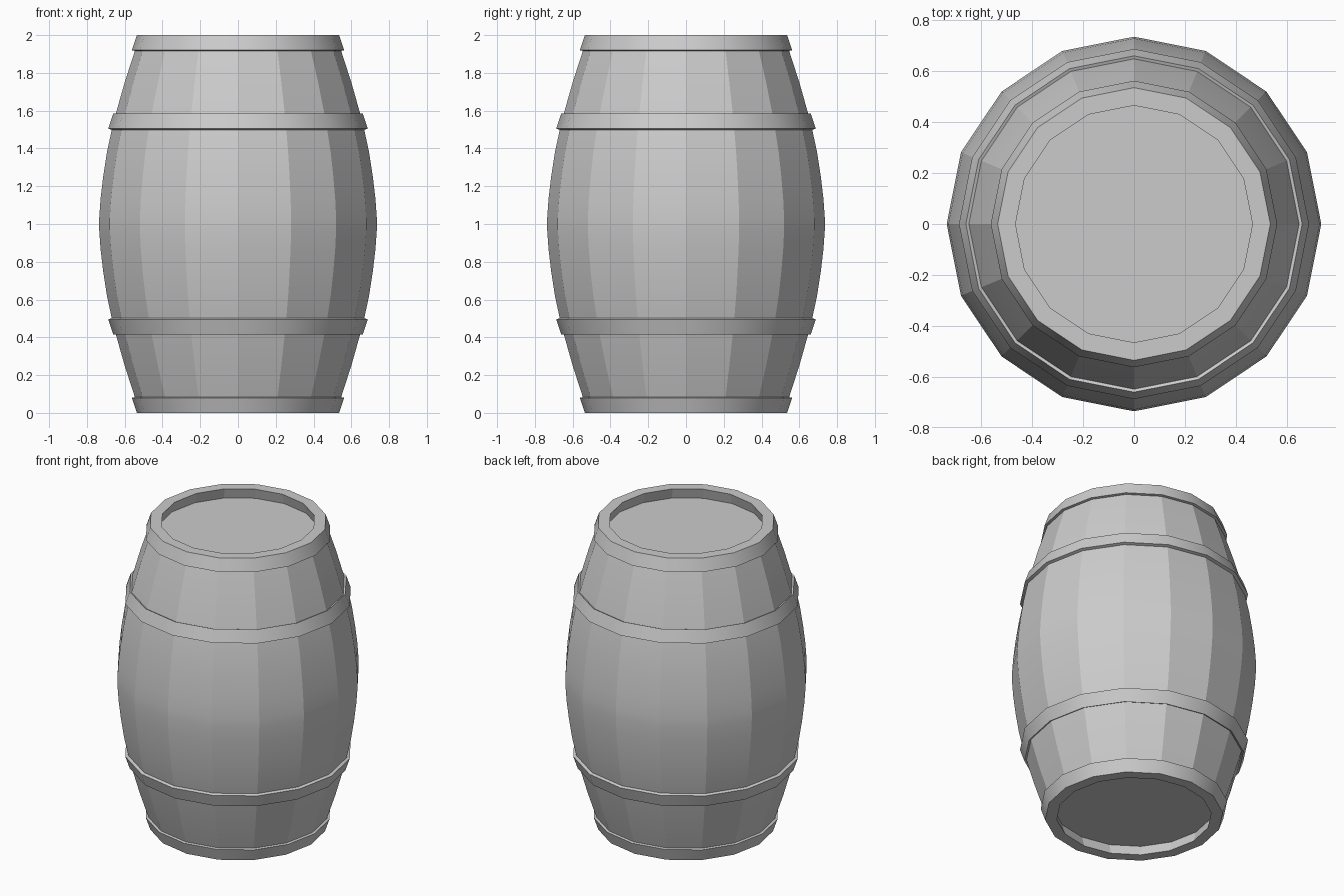
import bpy, bmesh
from math import cos, sin, tau, radians

if "Cube" in bpy.data.objects:
    bpy.data.objects.remove(bpy.data.objects["Cube"])

SIDES = 16


def lathe(name, profile, closed, stave_edges=False):
    """Spin an (r, z) profile around z in SIDES steps."""
    bm = bmesh.new()
    rings = [[bm.verts.new((r * cos(tau * i / SIDES), r * sin(tau * i / SIDES), z))
              for i in range(SIDES)] for r, z in profile]
    pairs = list(zip(rings, rings[1:]))
    if closed:
        pairs.append((rings[-1], rings[0]))
    for a, b in pairs:
        for i in range(SIDES):
            j = (i + 1) % SIDES
            bm.faces.new((a[i], a[j], b[j], b[i]))
    bmesh.ops.recalc_face_normals(bm, faces=bm.faces)
    mesh = bpy.data.meshes.new(name)
    bm.to_mesh(mesh)
    bm.free()
    obj = bpy.data.objects.new(name, mesh)
    bpy.context.collection.objects.link(obj)
    bpy.ops.object.select_all(action='DESELECT')
    obj.select_set(True)
    bpy.context.view_layer.objects.active = obj
    # staves stay flat across the grain, hoops are smooth all round
    bpy.ops.object.shade_smooth_by_angle(angle=radians(14 if stave_edges else 30))
    return obj


def flip(profile):
    return [(r, 2 - z) for r, z in reversed(profile)]


# Staves: bulging wall with thick rims, mirrored about mid height
half = [(0.485, 0.07), (0.465, 0), (0.517, 0), (0.545, 0.08), (0.60, 0.25),
        (0.648, 0.42), (0.668, 0.5), (0.694, 0.62), (0.714, 0.75),
        (0.728, 0.87), (0.735, 0.97)]
lathe("staves", half + flip(half), True, True)

# Hoops: sloping bands at the ends and at a quarter height
end_hoop = [(0.515, 0), (0.535, 0), (0.562, 0.08), (0.543, 0.084)]
mid_hoop = [(0.642, 0.423), (0.66, 0.415), (0.687, 0.495), (0.667, 0.502)]
for label, hoop in (("end_hoop", end_hoop), ("middle_hoop", mid_hoop)):
    lathe("lower_" + label, hoop, True)
    lathe("upper_" + label, flip(hoop), True)

# Recessed heads closing both ends
for name, z in (("bottom_head", 0.07), ("top_head", 1.93)):
    bpy.ops.mesh.primitive_circle_add(vertices=SIDES, radius=0.485, fill_type='NGON',
                                      location=(0, 0, z),
                                      rotation=(0, 0, tau / 4))
    head = bpy.context.object
    head.name = name
    if z < 1:
        head.data.flip_normals()
